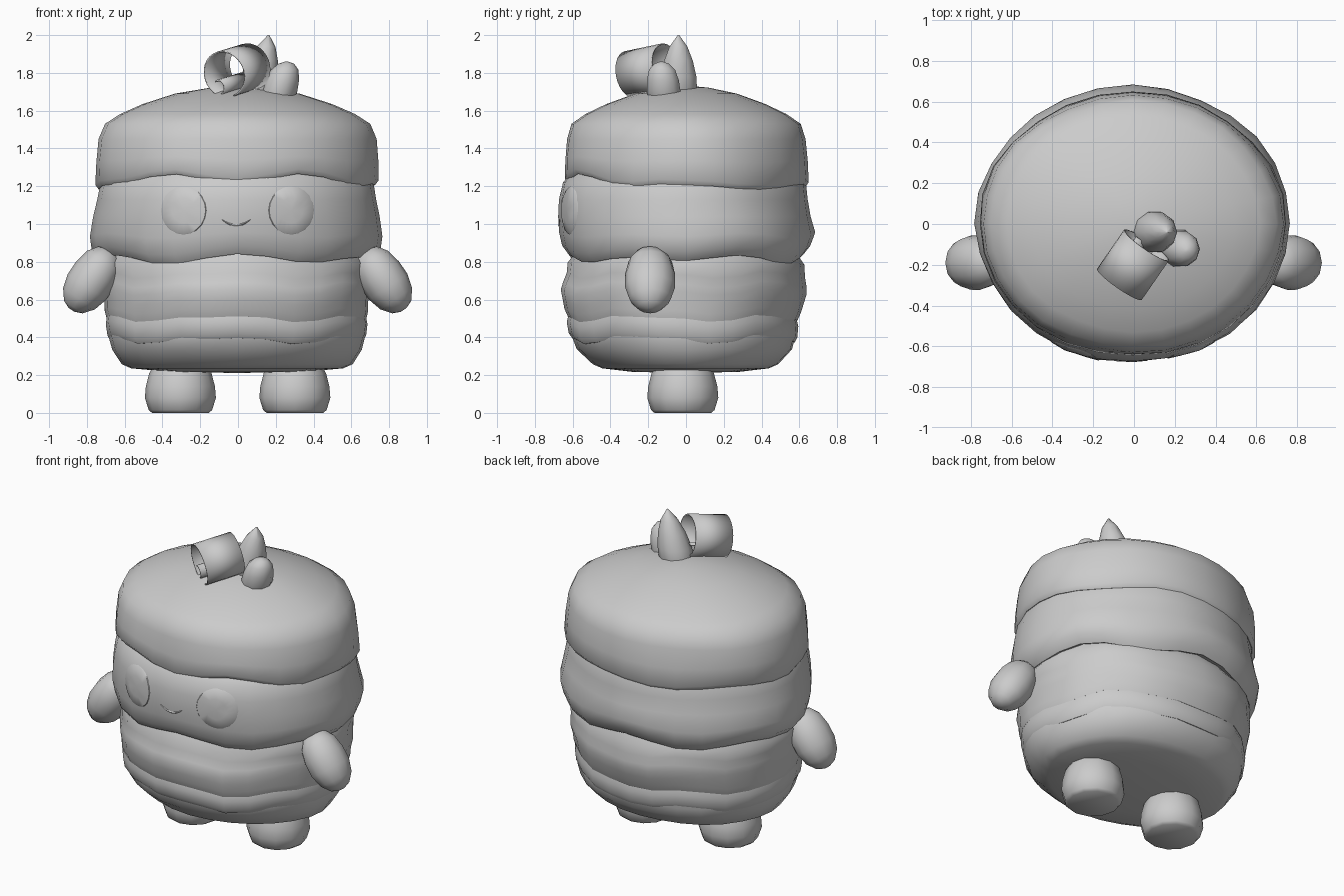
import bpy, bmesh
from math import sin, cos, pi, radians
from mathutils import Vector, Matrix
from mathutils.bvhtree import BVHTree

cube = bpy.data.objects.get("Cube")
if cube:
    bpy.data.objects.remove(cube, do_unlink=True)

# One plain clay grey for everything
clay = bpy.data.materials.new("clay_grey")
clay.use_nodes = True
clay.diffuse_color = (0.6, 0.6, 0.6, 1)
shader = clay.node_tree.nodes["Principled BSDF"]
shader.inputs["Base Color"].default_value = clay.diffuse_color
shader.inputs["Roughness"].default_value = 0.8


def finish(name, bm, angle=45):
    mesh = bpy.data.meshes.new(name)
    bm.to_mesh(mesh)
    mesh.materials.append(clay)
    obj = bpy.data.objects.new(name, mesh)
    bpy.context.collection.objects.link(obj)
    bpy.ops.object.select_all(action="DESELECT")
    obj.select_set(True)
    bpy.context.view_layer.objects.active = obj
    bpy.ops.object.shade_smooth_by_angle(angle=radians(angle))
    return obj


def loft(rings, segs, place):
    """Stack closed rings; place(ring, angle) gives each point."""
    bm = bmesh.new()
    loops = [[bm.verts.new(place(r, 2 * pi * i / segs)) for i in range(segs)] for r in rings]
    for lo, hi in zip(loops, loops[1:]):
        for i in range(segs):
            j = (i + 1) % segs
            bm.faces.new((lo[i], lo[j], hi[j], hi[i]))
    bm.faces.new(loops[0])
    bm.faces.new(loops[-1])
    bmesh.ops.recalc_face_normals(bm, faces=bm.faces)
    return bm


# Body layers: rings are (x radius, y radius, z, waviness, y shift); angle 0 faces front
def layer(name, rings, wave, lump=0.006):
    def place(ring, a):
        rx, ry, z, w, dy = ring
        k = 1 + lump * sin(5 * a + 4 * z) + lump * 0.6 * sin(8 * a + 9 * z)
        return (rx * k * sin(a) - 0.006, dy - ry * k * cos(a), z + w * wave(a))
    bm = loft(rings, 28, place)
    tree = BVHTree.FromBMesh(bm)
    finish(name, bm, 50)
    return tree


def bun_wave(a):
    front = max(0, cos(a))
    return 0.05 * front - 0.03 * front * cos(6 * a) + 0.012 * (1 - front) * sin(5 * a)


def soft_wave(a):
    return 0.018 * cos(6 * a) + 0.01 * sin(4 * a + 1)


def thin_wave(a):
    return 0.014 * cos(5 * a + 0.6) + 0.008 * sin(9 * a)


layer("top_bun", [(0.66, 0.56, 1.22, 1, 0), (0.735, 0.63, 1.195, 1, 0),
                  (0.753, 0.648, 1.22, 1, 0), (0.748, 0.643, 1.33, 0.4, 0),
                  (0.735, 0.63, 1.45, 0, 0), (0.7, 0.605, 1.53, 0, 0),
                  (0.62, 0.53, 1.582, 0, 0), (0.5, 0.42, 1.635, 0, 0),
                  (0.33, 0.27, 1.69, 0, 0), (0.14, 0.12, 1.722, 0, 0),
                  (0.03, 0.03, 1.73, 0, 0)], bun_wave)

face_tree = layer("face_layer", [(0.66, 0.57, 0.84, 1, 0), (0.715, 0.622, 0.815, 1, 0),
                                 (0.76, 0.655, 0.86, 1, 0), (0.772, 0.676, 0.94, 0.6, 0.004),
                                 (0.758, 0.668, 1.04, 0, -0.012), (0.74, 0.66, 1.13, 0, -0.018),
                                 (0.725, 0.645, 1.22, 0, -0.012), (0.65, 0.57, 1.32, 0, 0)],
                  soft_wave)

layer("filling_layer", [(0.64, 0.56, 0.52, 1, 0), (0.69, 0.61, 0.50, 1, -0.015),
                        (0.7, 0.628, 0.54, 1, -0.015), (0.7, 0.64, 0.59, 1, -0.012),
                        (0.71, 0.652, 0.64, 1, -0.01), (0.71, 0.645, 0.68, 1, -0.005),
                        (0.71, 0.63, 0.73, 1, 0), (0.72, 0.625, 0.79, 0.5, 0),
                        (0.66, 0.56, 0.88, 0, 0)], thin_wave)

layer("thin_slice", [(0.6, 0.52, 0.38, 1, 0), (0.672, 0.59, 0.385, 1, -0.01),
                     (0.686, 0.606, 0.41, 1, -0.012), (0.695, 0.615, 0.47, 1, -0.015),
                     (0.688, 0.605, 0.51, 1, -0.015), (0.6, 0.5, 0.54, 1, 0)], thin_wave)

layer("bottom_bun", [(0.04, 0.04, 0.212, 0, 0), (0.35, 0.28, 0.217, 0, 0),
                     (0.56, 0.44, 0.236, 0, 0), (0.61, 0.49, 0.258, 0, 0),
                     (0.66, 0.57, 0.335, 0.1, -0.005), (0.678, 0.594, 0.40, 0.4, -0.01),
                     (0.68, 0.6, 0.46, 0, -0.012), (0.6, 0.5, 0.5, 0, 0)], soft_wave)


# Face details lie just over the face layer
def on_face(x, z, lift):
    hit = face_tree.ray_cast(Vector((x, -2, z)), Vector((0, 1, 0)))[0]
    return hit - Vector((0, lift, 0))


for side, label in ((-1, "right"), (1, "left")):
    bm = bmesh.new()
    n = 20
    x, z = side * 0.285 - 0.003, 1.072
    center = bm.verts.new(on_face(x, z, 0.006))
    loops = []
    for f, lift in ((0.5, 0.006), (0.94, 0.004), (1, -0.004)):
        loops.append([bm.verts.new(on_face(x + 0.124 * f * cos(2 * pi * i / n),
                                           z + 0.132 * f * sin(2 * pi * i / n), lift))
                      for i in range(n)])
    for i in range(n):
        j = (i + 1) % n
        bm.faces.new((center, loops[0][i], loops[0][j]))
        for a, b in zip(loops, loops[1:]):
            bm.faces.new((a[i], b[i], b[j], a[j]))
    finish(label + "_eye", bm)

bm = bmesh.new()
rows = []
for i in range(9):
    t = i / 4 - 1
    x, z = 0.075 * t - 0.01, 0.993 + 0.03 * t * t
    half = 0.002 + 0.008 * (1 - t * t)
    rows.append([bm.verts.new(on_face(x, z + d * half, 0.004 if d == 0 else -0.002))
                 for d in (-1, 0, 1)])
for a, b in zip(rows, rows[1:]):
    for k in range(2):
        bm.faces.new((a[k], b[k], b[k + 1], a[k + 1]))
finish("smile", bm)

# Feet: short stubs with flat soles
foot = [(0.15, 0), (0.168, 0.015), (0.188, 0.08), (0.183, 0.14), (0.165, 0.21), (0.13, 0.27)]
for side, label in ((-1, "right"), (1, "left")):
    finish(label + "_foot", loft(foot, 12, lambda r, a: (
        side * 0.303 - 0.002 + r[0] * cos(a), -0.017 + r[0] * sin(a), r[1])), 50)

# Arms: drooping egg shapes, fuller toward the hand
arm = [(0.025, 0.178), (0.075, 0.163), (0.115, 0.11), (0.133, 0.03), (0.133, -0.05),
       (0.11, -0.125), (0.065, -0.178), (0.02, -0.196)]
for side, label in ((-1, "right"), (1, "left")):
    pose = Matrix.Translation((side * 0.77 - 0.002, -0.19, 0.708)) @ Matrix.Rotation(
        side * radians(-34), 4, "Y")
    finish(label + "_arm", loft(arm, 12, lambda r, a: pose @ Vector(
        (r[0] * 0.92 * cos(a), r[0] * sin(a), r[1]))), 60)


# Leaves: pointed bulbs leaning toward their tips
def leaf(name, base, tip, profile):
    base, tip = Vector(base), Vector(tip)
    finish(name, loft(profile, 10, lambda r, a: base.lerp(tip, r[1]) + Vector(
        (r[0] * cos(a), r[0] * sin(a), 0))), 60)


leaf("tall_leaf", (0.085, -0.04, 1.66), (0.162, -0.04, 2.0),
     [(0.092, 0), (0.104, 0.12), (0.1, 0.35), (0.08, 0.6), (0.05, 0.82), (0.004, 1)])
leaf("small_leaf", (0.21, -0.115, 1.66), (0.258, -0.13, 1.86),
     [(0.085, 0), (0.094, 0.2), (0.089, 0.5), (0.073, 0.78), (0.042, 0.94), (0.008, 1)])

# Curl: a ribbon rolled in a spiral about an axis that dips toward the front
axis = Vector((-0.56, -0.81, -0.17)).normalized()
across = Vector((0.82, -0.57, 0))
upward = across.cross(axis).normalized()
upward *= 1 if upward.z > 0 else -1
middle = Vector((-0.005, -0.2, 1.812))
path = []
for i in range(25):
    a = radians(-70 + 300 * i / 24)
    path.append((0.13 * cos(a), 0.122 * sin(a)))
for i in range(1, 11):
    a = radians(230 + 250 * i / 10)
    r = 0.05 - 0.002 * i
    path.append((-0.05 + r * cos(a), -0.065 + r * sin(a)))
bm = bmesh.new()
rows = [[bm.verts.new(middle + across * u + upward * v + axis * d)
         for d in (-0.118, 0.118)] for u, v in path]
for a, b in zip(rows, rows[1:]):
    bm.faces.new((a[0], a[1], b[1], b[0]))
curl = finish("ribbon_curl", bm)
thick = curl.modifiers.new("thickness", "SOLIDIFY")
thick.thickness = 0.008
thick.offset = 0
